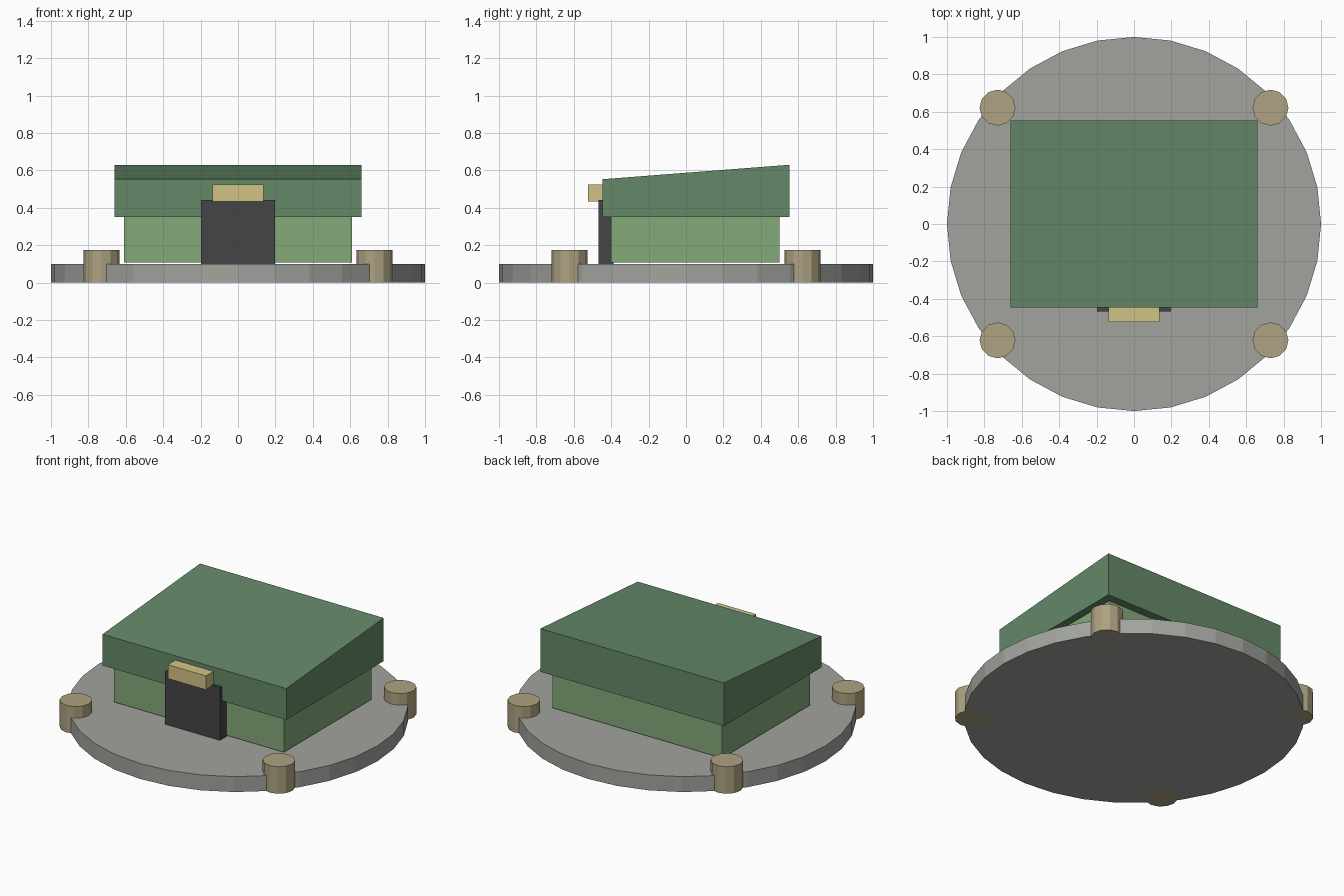
import bpy, bmesh, math

if "Cube" in bpy.data.objects:
    bpy.data.objects.remove(bpy.data.objects["Cube"])


def material(name, rgb):
    m = bpy.data.materials.new(name)
    m.diffuse_color = (*rgb, 1)
    m.use_nodes = True
    m.node_tree.nodes["Principled BSDF"].inputs["Base Color"].default_value = m.diffuse_color
    return m


def add_object(name, bm, mat=None):
    bmesh.ops.recalc_face_normals(bm, faces=bm.faces)
    me = bpy.data.meshes.new(name)
    bm.to_mesh(me)
    bm.free()
    ob = bpy.data.objects.new(name, me)
    bpy.context.collection.objects.link(ob)
    if mat:
        me.materials.append(mat)
    return ob


def box(name, x, y, z, mat, rise=0):
    """Box from (min, max) ranges; rise lifts the top back edge."""
    bm = bmesh.new()
    bmesh.ops.create_cube(bm, size=1)
    for v in bm.verts:
        back_top = v.co.y > 0 and v.co.z > 0
        v.co = [r[int(c > 0)] for r, c in zip((x, y, z), v.co)]
        if back_top:
            v.co.z += rise
    return add_object(name, bm, mat)


def cylinder(name, x, y, radius, height, sides, mat=None):
    bm = bmesh.new()
    bmesh.ops.create_cone(bm, cap_ends=True, segments=sides,
                          radius1=radius, radius2=radius, depth=height)
    bmesh.ops.translate(bm, verts=bm.verts, vec=(x, y, height / 2))
    return add_object(name, bm, mat)


wall_green = material("wall_green", (0.23, 0.40, 0.19))
roof_green = material("roof_green", (0.13, 0.25, 0.14))
dark = material("dark", (0.06, 0.06, 0.06))
sand = material("sand", (0.65, 0.54, 0.24))
tan = material("tan", (0.42, 0.36, 0.22))
stone = material("stone", (0.36, 0.37, 0.34))

# Round base
cylinder("base", 0, 0, 1, 0.10, 32, stone)

# Four posts at the rim
for sx in (-1, 1):
    for sy in (-1, 1):
        cylinder("post", sx * 0.73, sy * 0.622, 0.096, 0.175, 12, tan)

# Building body and sloped roof block
box("body", (-0.61, 0.61), (-0.40, 0.50), (0.108, 0.36), wall_green)
box("roof", (-0.66, 0.66), (-0.447, 0.553), (0.35, 0.553), roof_green, rise=0.077)

# Door and sign above it
box("door", (-0.197, 0.197), (-0.467, -0.387), (0.10, 0.443), dark)
box("sign", (-0.137, 0.137), (-0.525, -0.443), (0.435, 0.525), sand)
